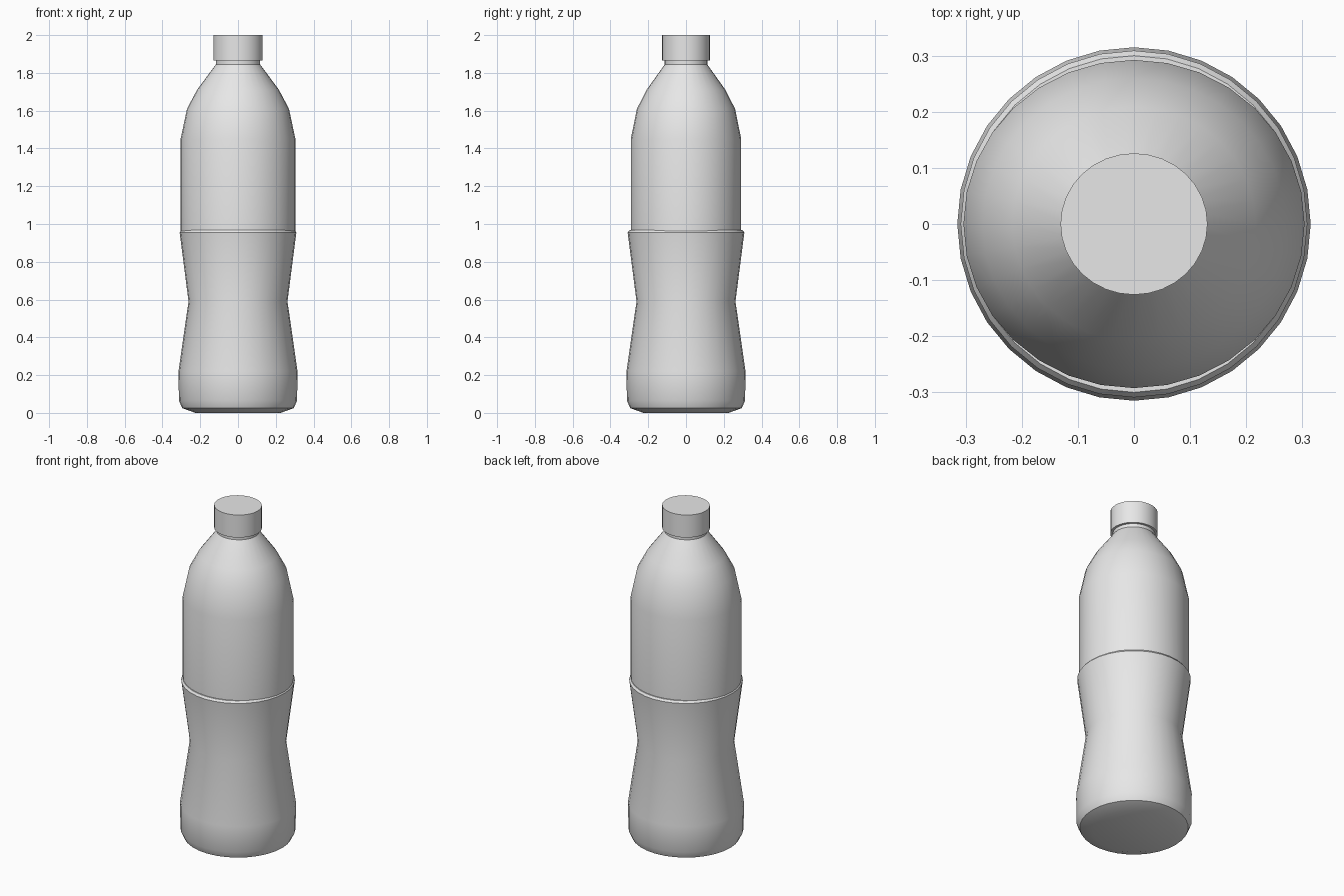
import bpy
import bmesh
from math import cos, sin, tau, radians

SIDES = 32

old = bpy.data.objects.get("Cube")
if old:
    bpy.data.objects.remove(old, do_unlink=True)

grey = bpy.data.materials.new("light grey plastic")
grey.use_nodes = True
grey.diffuse_color = (0.8, 0.8, 0.8, 1)
grey.node_tree.nodes["Principled BSDF"].inputs["Base Color"].default_value = (0.8, 0.8, 0.8, 1)


def lathe(name, profile, depth=1.0, angle=32):
    """Turn a (radius, height) profile into a closed solid; depth scales y."""
    bm = bmesh.new()
    rings = [[bm.verts.new((r * cos(tau * i / SIDES), r * depth * sin(tau * i / SIDES), z))
              for i in range(SIDES)] for r, z in profile]
    for low, high in zip(rings, rings[1:]):
        for i in range(SIDES):
            j = (i + 1) % SIDES
            bm.faces.new((low[i], low[j], high[j], high[i]))
    bm.faces.new(rings[0][::-1])
    bm.faces.new(rings[-1])
    mesh = bpy.data.meshes.new(name)
    bm.to_mesh(mesh)
    bm.free()
    mesh.materials.append(grey)
    obj = bpy.data.objects.new(name, mesh)
    bpy.context.collection.objects.link(obj)
    bpy.ops.object.select_all(action='DESELECT')
    obj.select_set(True)
    bpy.context.view_layer.objects.active = obj
    bpy.ops.object.shade_smooth_by_angle(angle=radians(angle))
    return obj


# Waisted lower half with a rounded foot and a narrow ledge on top
lathe("lower_body", [(0.225, 0.0), (0.295, 0.025), (0.313, 0.065), (0.315, 0.22),
                     (0.262, 0.59), (0.309, 0.955), (0.300, 0.967)])

# Slightly oval upper half, shoulder and neck
lathe("upper_body", [(0.304, 0.94), (0.304, 1.45), (0.27, 1.61),
                     (0.217, 1.71), (0.117, 1.845), (0.117, 1.875)], depth=0.962)

# Screw cap
lathe("cap", [(0.131, 1.865), (0.131, 2.0)], depth=0.962)
